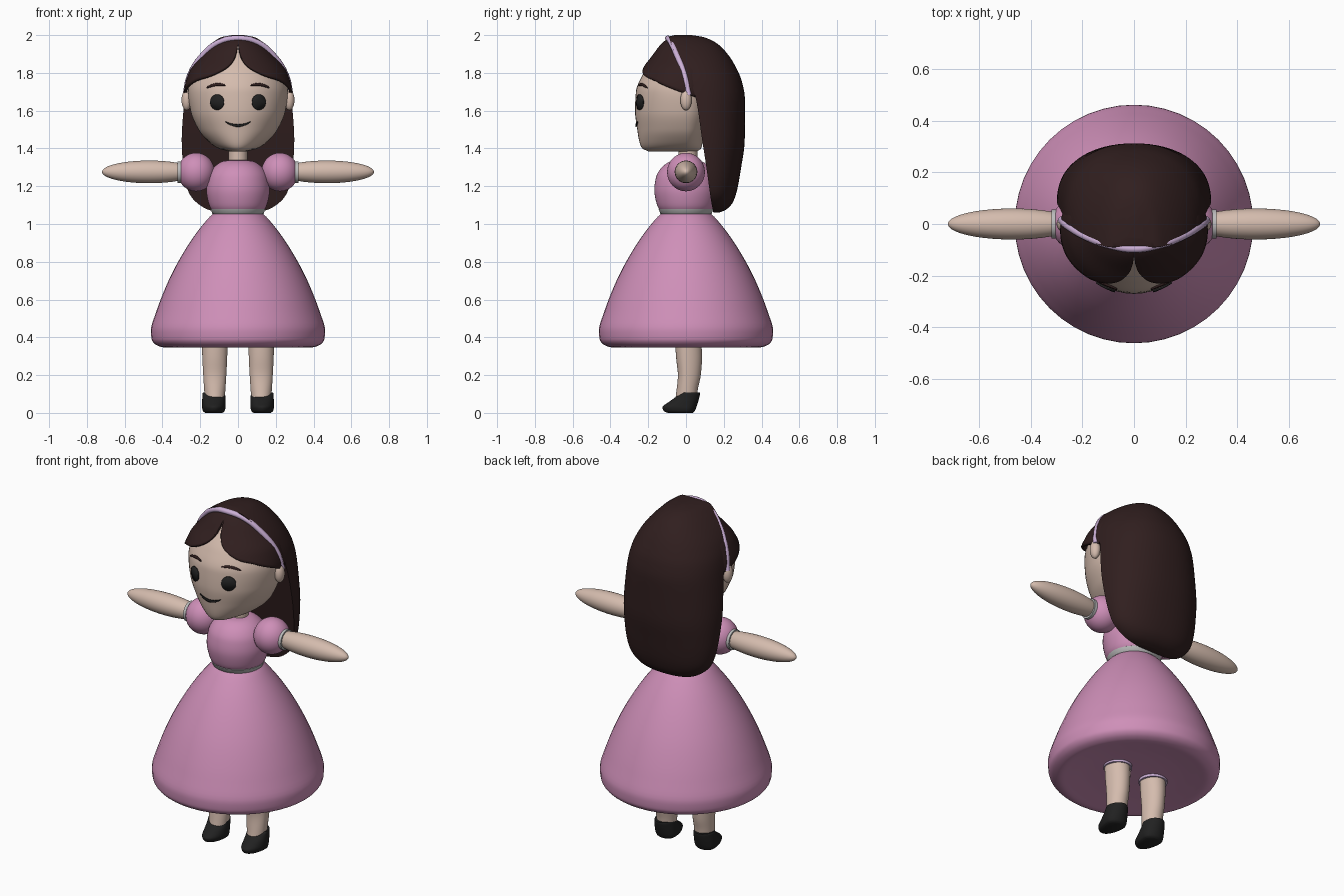
import bpy, bmesh
from math import sin, cos, pi, radians, sqrt

cube = bpy.data.objects.get("Cube")
if cube:
    bpy.data.objects.remove(cube, do_unlink=True)


def material(name, rgb):
    m = bpy.data.materials.new(name)
    m.use_nodes = True
    m.diffuse_color = (*rgb, 1)
    m.node_tree.nodes["Principled BSDF"].inputs["Base Color"].default_value = (*rgb, 1)
    return m


SKIN = material("skin", (0.66, 0.50, 0.42))
PINK = material("dress pink", (0.62, 0.275, 0.48))
HAIR = material("dark brown hair", (0.030, 0.0135, 0.0135))
BLACK = material("black", (0.015, 0.015, 0.015))
LILAC = material("lilac", (0.60, 0.43, 0.67))
GREY = material("trim grey", (0.50, 0.50, 0.50))


def finish(ob, name, mat, angle=50):
    ob.name = ob.data.name = name
    ob.data.materials.append(mat)
    bpy.ops.object.select_all(action='DESELECT')
    ob.select_set(True)
    bpy.context.view_layer.objects.active = ob
    bpy.ops.object.shade_smooth_by_angle(angle=radians(angle))
    return ob


def pchip(xs, ys, x):
    """Smooth interpolation without overshoot."""
    d = [(ys[i + 1] - ys[i]) / (xs[i + 1] - xs[i]) for i in range(len(xs) - 1)]
    m = [d[0]] + [0 if a * b <= 0 else 2 * a * b / (a + b) for a, b in zip(d, d[1:])] + [d[-1]]
    i = max(k for k in range(len(d)) if k == 0 or xs[k] <= x)
    h = xs[i + 1] - xs[i]
    t = (x - xs[i]) / h
    return ((1 + 2 * t) * (1 - t) ** 2 * ys[i] + t * (1 - t) ** 2 * h * m[i]
            + t * t * (3 - 2 * t) * ys[i + 1] + t * t * (t - 1) * h * m[i + 1])


def dense(rows, n=5):
    """Resample a short table of rows into a smooth long one."""
    idx, cols = list(range(len(rows))), list(zip(*rows))
    return [tuple(pchip(idx, c, k / n) for c in cols) for k in range((len(rows) - 1) * n + 1)]


def grid(name, rings, mat, closed=True, caps=True, thickness=0, angle=50):
    """Skin a list of equal-length rings."""
    bm = bmesh.new()
    vs = [[bm.verts.new(p) for p in r] for r in rings]
    n = len(vs[0])
    for a, b in zip(vs, vs[1:]):
        for i in range(n if closed else n - 1):
            j = (i + 1) % n
            bm.faces.new((a[i], a[j], b[j], b[i]))
    if caps:
        bm.faces.new(vs[0])
        bm.faces.new(vs[-1])
    bmesh.ops.recalc_face_normals(bm, faces=bm.faces)
    me = bpy.data.meshes.new(name)
    bm.to_mesh(me)
    bm.free()
    ob = bpy.data.objects.new(name, me)
    bpy.context.collection.objects.link(ob)
    finish(ob, name, mat, angle)
    if thickness:
        s = ob.modifiers.new("thickness", 'SOLIDIFY')
        s.thickness, s.offset = thickness, 0


def oval(z, hw, yf, yb, cx=0, n=48):
    angles = [2 * pi * i / n for i in range(n)]
    return [(cx + hw * cos(a), sin(a) * (yb if sin(a) > 0 else -yf), z) for a in angles]


def round_rows(profile):
    return [(z, r, -r, r) for z, r in profile]


def loft(name, rows, mat, cx=0, **kw):
    grid(name, [oval(*r, cx=cx) for r in rows], mat, **kw)


def ellipsoid(name, loc, radii, mat):
    bpy.ops.mesh.primitive_uv_sphere_add(segments=40, ring_count=24, location=loc)
    ob = bpy.context.object
    ob.scale = radii
    finish(ob, name, mat, 180)


def cylinder(name, loc, r, depth, mat, rot=(0, 0, 0)):
    bpy.ops.mesh.primitive_cylinder_add(vertices=40, radius=r, depth=depth, location=loc, rotation=rot)
    finish(bpy.context.object, name, mat)


# Head: rows of height, half width, front, back
HEAD = [(1.385, .05, -.20, .06), (1.40, .105, -.232, .08), (1.44, .16, -.248, .09),
        (1.50, .21, -.258, .11), (1.60, .252, -.27, .14), (1.70, .265, -.265, .15),
        (1.80, .24, -.224, .15), (1.88, .18, -.165, .14), (1.95, .11, -.112, .10),
        (1.985, .04, -.07, .05)]
COLS = list(zip(*HEAD))


def head_at(z):
    return [pchip(COLS[0], c, z) for c in COLS[1:]]


heights = [1.385 + 0.6 * (k / 50) for k in range(51)]
loft("head", [(z, *head_at(z)) for z in heights], SKIN, angle=60)
cylinder("neck", (0, 0.01, 1.36), 0.05, 0.12, SKIN)


# Face details: thin plates that follow the face
def face_point(x, z):
    hw, yf, _ = head_at(z)
    return (x, yf * sqrt(max(0, 1 - (x / hw) ** 2)) - .003, z)


def plate(name, xc, half, mid, thick, mat, n=20):
    """Strip across u = -1..1 with a centre line and a half thickness."""
    rings = []
    for k in range(n + 1):
        u = -cos(pi * k / n) * 0.999
        rings.append([face_point(xc + half * u, mid(u) + s * thick(u)) for s in (-1, 0, 1)])
    grid(name, rings, mat, closed=False, caps=False, thickness=0.007)


for side, word in ((1, "left"), (-1, "right")):
    plate(word + "_eye", side * .11, .036, lambda u: 1.645,
          lambda u: .041 * sqrt(1 - u * u), BLACK)
    plate(word + "_eyebrow", side * .116, .05,
          lambda u: 1.739 - .011 * (u * side + .3) ** 2,
          lambda u: .0055 * sqrt(1 - u * u) + .001, HAIR)
    ellipsoid(word + "_ear", (side * .272, 0, 1.656), (.027, .03, .054), SKIN)
plate("mouth", 0, .067, lambda u: 1.521 + .021 * u * u,
      lambda u: .0055 * (1 - u * u) + .001, BLACK)

# Long back hair: D-shaped sections
HAIR_ROWS = [(1.06, .09, .145, .175), (1.075, .155, .142, .21), (1.11, .215, .135, .245),
             (1.17, .262, .126, .268), (1.30, .290, .108, .292), (1.45, .298, .085, .311),
             (1.65, .284, .055, .312), (1.75, .270, .025, .297), (1.83, .243, -.02, .264),
             (1.90, .197, -.055, .220), (1.96, .135, -.08, .158), (1.99, .085, -.09, .09),
             (2.0, .03, -.06, .03)]


def d_section(z, hw, yf, yb, n=36):
    pts = []
    for k in range(n + 1):
        a = pi * k / n
        c = cos(a)
        pts.append(((1 if c > 0 else -1) * hw * abs(c) ** .9, yf + (yb - yf) * max(0, sin(a)) ** .9, z))
    return pts


grid("back_hair", [d_section(*r) for r in dense(HAIR_ROWS)], HAIR)

# Fringe: cap over the head, cut to a parted hairline and flared at the tips
LINE_ANGLE = [0, 4, 15, 35, 50, 70, 90, 110]
LINE_Z = [1.955, 1.885, 1.825, 1.78, 1.762, 1.725, 1.69, 1.67]
fringe = []
for k in range(-110, 111, 2):
    z0, a, column = pchip(LINE_ANGLE, LINE_Z, abs(k)), radians(k), []
    for j in range(25):
        t = 1 - (1 - j / 24) ** 1.5
        z = z0 + (1.98 - z0) * t
        hw, yf, yb = head_at(z)
        depth = -yf if cos(a) > 0 else yb
        grow = .012 + .014 * (1 - t) * max(0, sin(2 * abs(a)))
        column.append(((hw + grow) * sin(a), -(depth + grow) * cos(a), z))
    fringe.append(column)
grid("fringe", fringe, HAIR, closed=False, caps=False, thickness=0.014)

# Headband
half = [(.1, -.08, 1.963), (.178, -.052, 1.903), (.254, -.008, 1.79), (.280, .015, 1.68)]
path = [(-x, y, z) for x, y, z in reversed(half)] + [(0, -.096, 1.983)] + half
curve = bpy.data.curves.new("headband", 'CURVE')
curve.dimensions = '3D'
curve.bevel_depth, curve.bevel_resolution, curve.resolution_u = 0.015, 4, 10
curve.use_fill_caps = True
spline = curve.splines.new('BEZIER')
spline.bezier_points.add(len(path) - 1)
for bp, p in zip(spline.bezier_points, path):
    bp.co = p
    bp.handle_left_type = bp.handle_right_type = 'AUTO'
curve.materials.append(LILAC)
bpy.context.collection.objects.link(bpy.data.objects.new("headband", curve))

# Dress: bodice, waistband and skirt with a shallow underside
bodice = [(1.06, .13), (1.10, .153), (1.18, .168), (1.25, .158), (1.31, .118), (1.335, .07), (1.34, .02)]
loft("bodice", dense(round_rows(bodice)), PINK, angle=80)
loft("waistband", round_rows([(1.05, .128), (1.056, .136), (1.079, .145), (1.084, .138)]), GREY)
skirt = [(1.06, .125), (1.04, .148), (.97, .207), (.85, .288), (.706, .365), (.55, .428), (.44, .461),
         (.39, .457), (.358, .43), (.347, .39), (.352, .34), (.362, .24), (.367, .12), (.368, .02)]
loft("skirt", dense(round_rows(skirt)), PINK, angle=80)

# Arms, legs and shoes
LEG = [(.44, .07, -.06, .075), (.30, .066, -.053, .085), (.20, .061, -.043, .078),
       (.12, .056, -.05, .062), (.05, .05, -.06, .055)]
SHOE = [(0, .045, -.095, .035), (.008, .056, -.115, .045), (.03, .062, -.125, .055),
        (.055, .062, -.095, .063), (.08, .061, -.06, .07), (.10, .06, -.035, .074),
        (.108, .057, -.02, .074)]
for side, word in ((1, "left"), (-1, "right")):
    ellipsoid(word + "_puff_sleeve", (side * .222, 0, 1.275), (.098, .1, .102), PINK)
    cylinder(word + "_cuff", (side * .309, 0, 1.275), .057, .02, GREY, (0, pi / 2, 0))
    ellipsoid(word + "_arm", (side * .47, 0, 1.276), (.25, .06, .06), SKIN)
    loft(word + "_leg", dense(LEG), SKIN, cx=side * .123)
    loft(word + "_shoe", dense(SHOE), BLACK, cx=side * .128)
    cylinder(word + "_legging_hem", (side * .123, .012, .365), .077, .024, LILAC)
